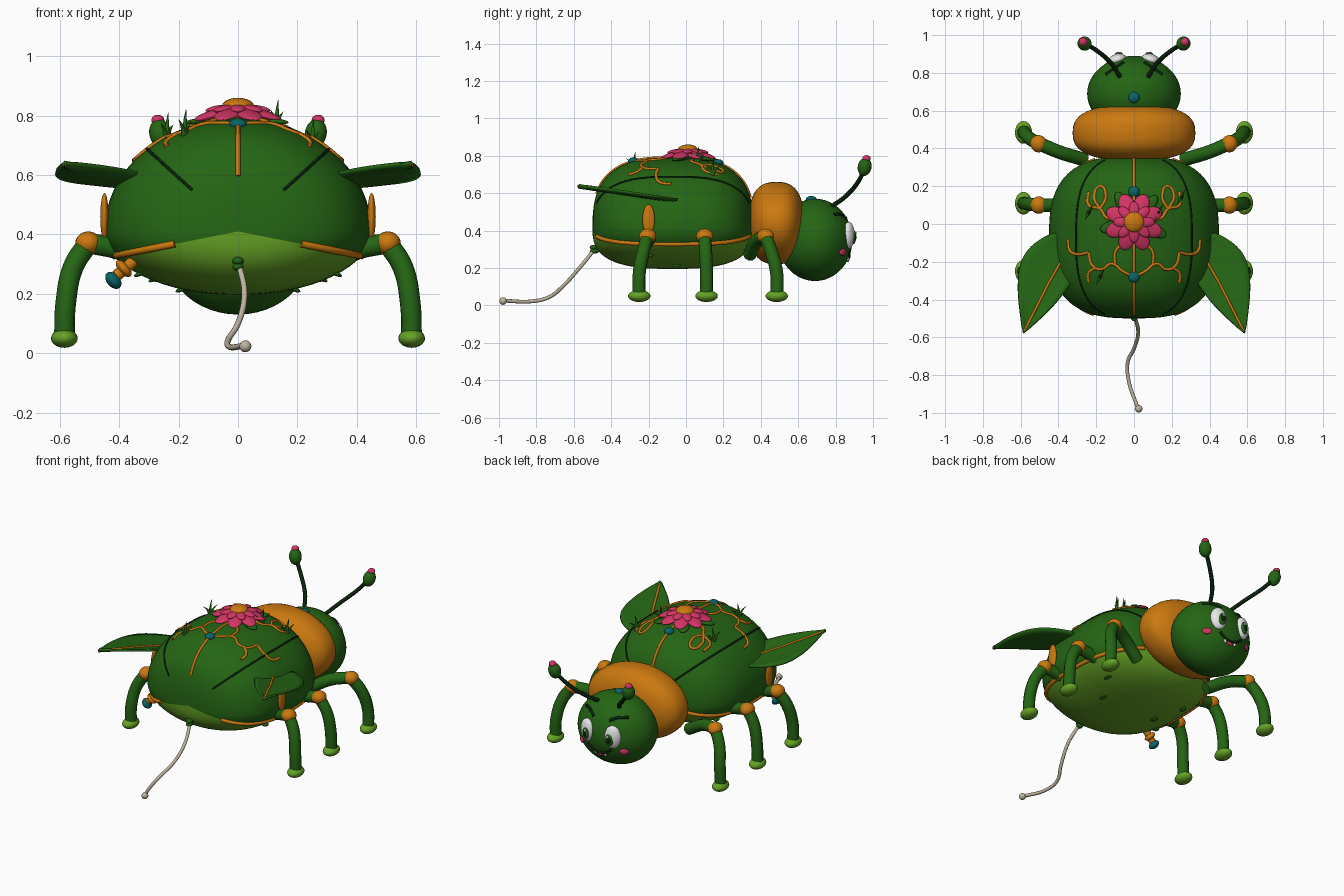
import bpy, bmesh, math
from math import sin, cos, pi, sqrt, radians
from mathutils import Vector, Matrix, Euler

cube = bpy.data.objects.get("Cube")
if cube:
    bpy.data.objects.remove(cube, do_unlink=True)


def material(name, colour):
    mat = bpy.data.materials.new(name)
    mat.use_nodes = True
    mat.diffuse_color = (*colour, 1)
    mat.node_tree.nodes["Principled BSDF"].inputs["Base Color"].default_value = (*colour, 1)
    return mat


GREEN = material("leaf green", (0.018, 0.13, 0.007))
LIGHT = material("light green", (0.13, 0.36, 0.018))
ORANGE = material("orange", (0.6, 0.19, 0.005))
PINK = material("pink", (0.65, 0.035, 0.13))
TEAL = material("teal", (0.003, 0.13, 0.14))
DARK = material("dark green black", (0.003, 0.016, 0.004))
WHITE = material("white", (0.85, 0.85, 0.85))
BEIGE = material("beige", (0.52, 0.46, 0.35))


def finish(name, bm, *mats):
    mesh = bpy.data.meshes.new(name)
    bmesh.ops.recalc_face_normals(bm, faces=bm.faces)
    for face in bm.faces:
        face.smooth = True
    bm.to_mesh(mesh)
    bm.free()
    for mat in mats:
        mesh.materials.append(mat)
    obj = bpy.data.objects.new(name, mesh)
    bpy.context.collection.objects.link(obj)
    return obj


def blob(name, centre, radii, mat, power=2, rot=(0, 0, 0), segments=24):
    """Ellipsoid with poles along y; power above two squares off its ends."""
    bm = bmesh.new()
    bmesh.ops.create_uvsphere(bm, u_segments=segments, v_segments=segments // 2, radius=1)
    bm.transform(Matrix.Rotation(pi / 2, 4, 'X'))
    for v in bm.verts:
        ring = sqrt(v.co.x ** 2 + v.co.z ** 2)
        scale = ring ** (2 / power - 1) if ring > 0.001 else 0
        v.co = Vector((v.co.x * scale, math.copysign(abs(v.co.y) ** (2 / power), v.co.y), v.co.z * scale))
    bm.transform(Matrix.LocRotScale(Vector(centre), Euler(rot), Vector(radii)))
    return finish(name, bm, mat)


def tube(name, points, radius, mat, taper=False):
    curve = bpy.data.curves.new(name, 'CURVE')
    curve.dimensions = '3D'
    curve.bevel_depth = radius
    curve.bevel_resolution = 3
    curve.resolution_u = 6
    curve.use_fill_caps = True
    spline = curve.splines.new('BEZIER')
    spline.bezier_points.add(len(points) - 1)
    for i, (bp, p) in enumerate(zip(spline.bezier_points, points)):
        bp.co = p
        bp.handle_left_type = bp.handle_right_type = 'AUTO'
        bp.radius = 1 - i / (len(points) - 1) * 0.95 if taper else 1
    curve.materials.append(mat)
    obj = bpy.data.objects.new(name, curve)
    bpy.context.collection.objects.link(obj)
    return obj


# Body: squared-off ellipsoid, belly split from shell along a meridian
MID_Y, MID_Z, LENGTH, WIDTH, TOP, BOTTOM, POWER = -0.07, 0.41, 0.43, 0.45, 0.38, 0.215, 2.8
body = blob("body", (0, 0, 0), (1, 1, 1), GREEN, POWER, segments=64)
body.data.materials.append(LIGHT)
for face in body.data.polygons:
    c = face.center
    if math.atan2(abs(c.x), c.z) > radians(112.5):
        face.material_index = 1
for v in body.data.vertices:
    v.co = (v.co.x * WIDTH, MID_Y + v.co.y * LENGTH, MID_Z + v.co.z * (TOP if v.co.z > 0 else BOTTOM))


def ring_size(y):
    return max(0, 1 - abs((y - MID_Y) / LENGTH) ** POWER) ** (1 / POWER)


def meridian(degrees, y):
    a, r = radians(degrees), ring_size(y)
    return (WIDTH * r * sin(a), y, MID_Z + r * cos(a) * (TOP if cos(a) > 0 else BOTTOM))


def on_back(x, y, lift=0.0):
    return (x, y, MID_Z + lift + TOP * sqrt(max(0, ring_size(y) ** 2 - (x / WIDTH) ** 2)))


def seam(name, degrees, start, end, radius, mat):
    steps = 24
    ys = [MID_Y + LENGTH * sin(start + (end - start) * i / steps) for i in range(steps + 1)]
    tube(name, [meridian(degrees, y) for y in ys], radius, mat)


seam("back_seam", 0, -1.25, 1.3, 0.008, ORANGE)
for side in (-1, 1):
    seam("shell_seam", side * 43, -1.24, 1.24, 0.005, DARK)
    seam("belly_rim", side * 112.5, -1.23, 1.25, 0.012, ORANGE)
    for angle, y in ((140, 0.1), (132, -0.2), (155, -0.05)):
        blob("belly_spot", meridian(side * angle, y), (0.022, 0.025, 0.008), GREEN,
             rot=(0, side * 0.4, 0), segments=12)

# Collar and head
blob("collar", (0, 0.483, 0.44), (0.325, 0.148, 0.22), ORANGE, 2.6, segments=48)
HEAD, HEAD_SIZE = Vector((0, 0.69, 0.35)), Vector((0.248, 0.2, 0.22))
blob("head", HEAD, HEAD_SIZE, GREEN, segments=48)


def on_face(x, z, lift=0.0):
    rest = 1 - (x / HEAD_SIZE.x) ** 2 - ((z - HEAD.z) / HEAD_SIZE.z) ** 2
    return (x, HEAD.y + lift + HEAD_SIZE.y * sqrt(max(0, rest)), z)


for name, place in (("front_bead", on_back(0, 0.17)), ("rear_bead", on_back(0, -0.28)),
                    ("head_bead", (0, 0.67, 0.565))):
    blob(name, place, (0.03, 0.03, 0.02), TEAL)

# Face and antennae
for side in (-1, 1):
    turn = (0, 0, -side * 0.3)
    blob("eye", on_face(side * 0.09, 0.375, -0.005), (0.05, 0.03, 0.072), WHITE, rot=turn)
    blob("iris", on_face(side * 0.085, 0.365, 0.018), (0.026, 0.012, 0.038), GREEN, rot=turn)
    blob("pupil", on_face(side * 0.085, 0.365, 0.024), (0.016, 0.009, 0.024), DARK, rot=turn)
    blob("eye_glint", on_face(side * 0.08, 0.385, 0.031), (0.007, 0.004, 0.009), WHITE, segments=12)
    blob("cheek", on_face(side * 0.15, 0.285), (0.028, 0.01, 0.02), PINK, rot=(0, 0, -side * 0.7))
    tube("eyebrow", [on_face(side * x, z) for x, z in ((0.055, 0.465), (0.1, 0.485), (0.15, 0.485))],
         0.009, DARK)
    blob("fang", on_face(side * 0.035, 0.25), (0.009, 0.007, 0.016), WHITE, segments=12)
    tube("antenna", [(side * 0.075, 0.78, 0.53), (side * 0.12, 0.85, 0.58),
                     (side * 0.2, 0.92, 0.66), (side * 0.25, 0.95, 0.72)], 0.012, DARK)
    blob("antenna_bulb", (side * 0.262, 0.955, 0.74), (0.037, 0.037, 0.05), GREEN, rot=(-0.2, side * 0.2, 0))
    blob("antenna_tip", (side * 0.27, 0.965, 0.785), (0.022, 0.022, 0.018), PINK)
tube("mouth", [on_face(x / 100, 0.255 + x * x / 1800) for x in (-8, -4, 0, 4, 8)], 0.008, DARK)
blob("tongue", on_face(0, 0.245), (0.022, 0.008, 0.014), PINK)

# Six legs: hip, knee, shin and foot
for side in (-1, 1):
    for name, hip_x, hip_y, hip_z, knee_y, foot_y in (("front", 0.26, 0.34, 0.27, 0.425, 0.485),
                                                      ("middle", 0.34, 0.1, 0.33, 0.1, 0.11),
                                                      ("rear", 0.34, -0.18, 0.33, -0.205, -0.25)):
        mid = (knee_y + foot_y) / 2
        tube(name + "_thigh", [(side * hip_x, hip_y, hip_z), (side * 0.4, (hip_y + knee_y) / 2, 0.35),
                               (side * 0.5, knee_y, 0.37)], 0.036, GREEN)
        blob(name + "_knee", (side * 0.505, knee_y, 0.37), (0.043, 0.046, 0.04), ORANGE)
        tube(name + "_shin", [(side * 0.505, knee_y, 0.37), (side * 0.555, mid, 0.29),
                              (side * 0.58, foot_y, 0.17), (side * 0.585, foot_y, 0.05)], 0.035, GREEN)
        blob(name + "_foot", (side * 0.585, foot_y, 0.05), (0.045, 0.06, 0.032), LIGHT)

# Leaf wings: cupped blade either side of a bent midrib
RIB = [Vector((0.33, -0.1)), Vector((0.45, -0.31)), Vector((0.585, -0.575))]


def wing_point(side, s, w, lift=0.0):
    p = RIB[0].lerp(RIB[1], s * 2) if s < 0.5 else RIB[1].lerp(RIB[2], s * 2 - 1)
    width = (0.185 if w > 0 else 0.1) * sin(pi * (0.2 + 0.8 * s))
    p = p + Vector((0.87, 0.5)) * width * w
    return Vector((side * p.x, p.y, 0.55 - 0.15 * (p.y + 0.04) + 0.015 * w * w + lift))


for side in (-1, 1):
    bm = bmesh.new()
    rows, cols = 20, 8
    grid = [[bm.verts.new(wing_point(side, i / rows, j * 2 / cols - 1)) for j in range(cols + 1)]
            for i in range(rows + 1)]
    for i in range(rows):
        for j in range(cols):
            bm.faces.new((grid[i][j], grid[i][j + 1], grid[i + 1][j + 1], grid[i + 1][j]))
    bmesh.ops.remove_doubles(bm, verts=bm.verts, dist=0.0005)
    wing = finish("leaf_wing", bm, GREEN)
    solid = wing.modifiers.new("thickness", 'SOLIDIFY')
    solid.thickness = 0.012
    solid.offset = 0
    tube("wing_midrib", [wing_point(side, i / 8, 0, 0.006) for i in range(1, 9)], 0.007, ORANGE)
    blob("flank_bud", (side * 0.45, -0.2, 0.46), (0.014, 0.033, 0.08), ORANGE)

# Flower: sepals, petals and centre
def radial(name, count, reach, radii, z, droop, mat, offset=0.0):
    for i in range(count):
        a = offset + 2 * pi * i / count
        blob(name, (reach * cos(a), 0.01 + reach * sin(a), z), radii, mat, rot=(0, droop, a))


radial("sepal", 5, 0.1, (0.085, 0.035, 0.012), 0.785, 0.1, GREEN, 0.85)
radial("outer_petal", 8, 0.095, (0.065, 0.042, 0.014), 0.803, 0.28, PINK, pi / 8)
radial("inner_petal", 8, 0.065, (0.045, 0.026, 0.012), 0.823, 0.15, PINK)
blob("flower_centre", (0, 0.01, 0.832), (0.054, 0.054, 0.028), ORANGE)

# Vines and grass tufts on the back
VINES = (((0, -0.28), (0.06, -0.25), (0.12, -0.21), (0.17, -0.24), (0.22, -0.22), (0.24, -0.15)),
         ((0.24, -0.15), (0.3, -0.16), (0.34, -0.14), (0.35, -0.08)),
         ((0.2, -0.23), (0.24, -0.26), (0.24, -0.31)),
         ((0.1, -0.21), (0.1, -0.15), (0.07, -0.11)),
         ((0.08, 0.04), (0.14, 0.03), (0.18, 0.08), (0.24, 0.1), (0.24, 0.17)),
         ((0.18, 0.08), (0.15, 0.14), (0.18, 0.2), (0.21, 0.14), (0.18, 0.08)))
for side in (-1, 1):
    for path in VINES:
        tube("vine", [on_back(side * x, y) for x, y in path], 0.008, ORANGE)
for x, y in ((-0.18, -0.28), (-0.24, 0.06), (0.13, 0.06), (0.25, 0.14)):
    for lean, height in ((-0.04, 0.06), (0.01, 0.095), (0.045, 0.055)):
        base = Vector(on_back(x, y, -0.01))
        tube("grass_blade", [base, base + Vector((lean * 0.2, lean * 0.4, height * 0.6)),
                             base + Vector((lean * 0.5, lean, height))], 0.011, GREEN, taper=True)

# Side spout and tail
tube("spout", [(-0.34, -0.31, 0.32), (-0.41, -0.32, 0.26)], 0.02, ORANGE)
blob("spout_collar", (-0.385, -0.315, 0.285), (0.035, 0.035, 0.018), ORANGE, rot=(0, 0.85, 0))
blob("spout_tip", (-0.42, -0.32, 0.245), (0.033, 0.033, 0.022), TEAL, rot=(0, 0.85, 0))
for z in (0.31, 0.29):
    blob("tail_knob", (0, -0.49, z), (0.019, 0.025, 0.014), GREEN)
tube("tail", [(0, -0.48, 0.31), (0.022, -0.57, 0.2), (0, -0.66, 0.1), (-0.033, -0.73, 0.045),
              (-0.03, -0.82, 0.022), (0.02, -0.975, 0.025)], 0.01, BEIGE)
blob("tail_tip", (0.025, -0.978, 0.023), (0.02, 0.02, 0.02), BEIGE)
